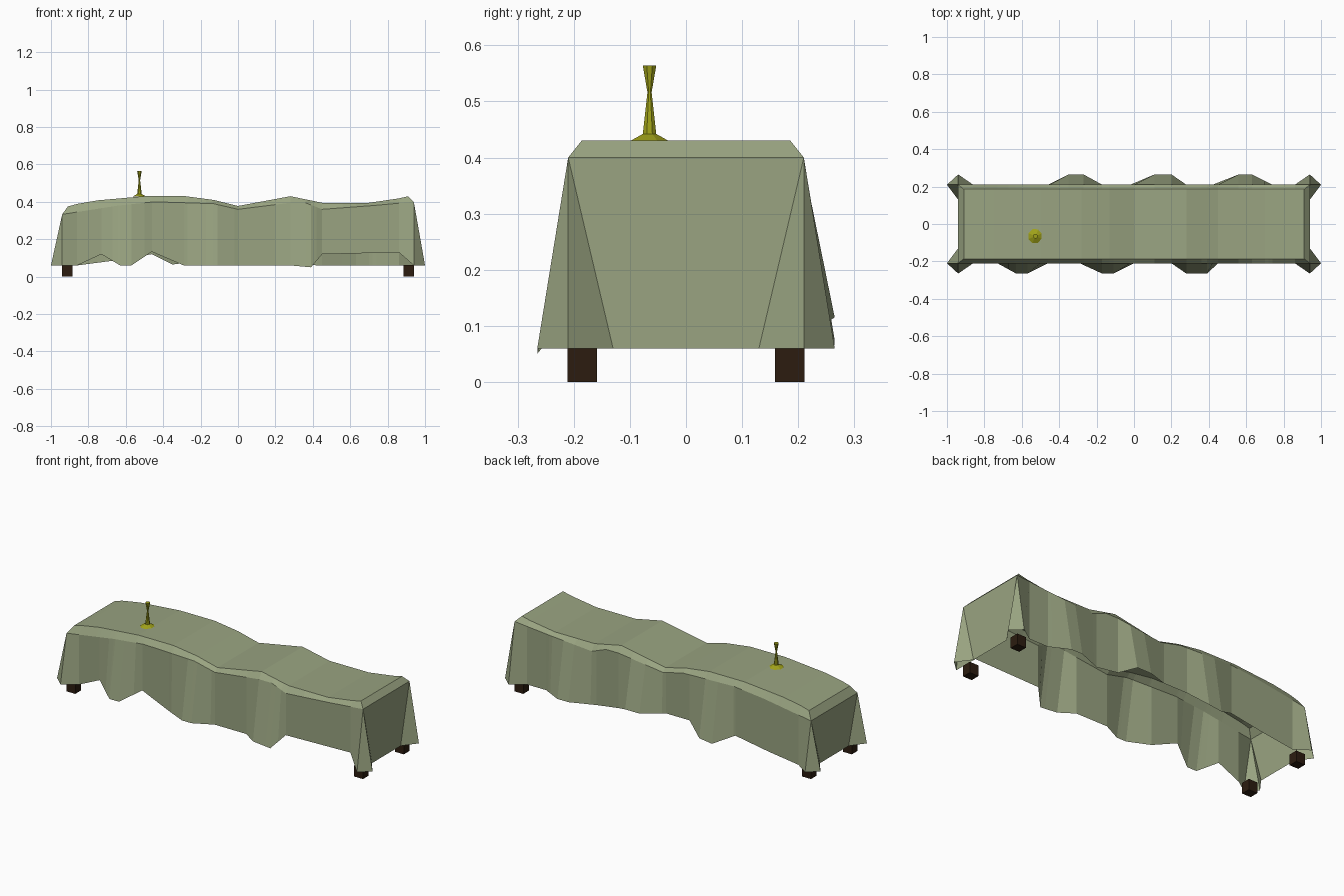
import bpy, bmesh, math

if "Cube" in bpy.data.objects:
    bpy.data.objects.remove(bpy.data.objects["Cube"])


def material(name, rgb):
    m = bpy.data.materials.new(name)
    m.diffuse_color = (*rgb, 1)
    m.use_nodes = True
    m.node_tree.nodes["Principled BSDF"].inputs["Base Color"].default_value = m.diffuse_color
    return m


def add_object(name, bm, mat):
    mesh = bpy.data.meshes.new(name)
    bm.to_mesh(mesh)
    bm.free()
    mesh.materials.append(mat)
    ob = bpy.data.objects.new(name, mesh)
    bpy.context.collection.objects.link(ob)
    return ob


def lerp(points, x, k):
    """Value k of a polyline of points sorted by x."""
    for a, b in zip(points, points[1:]):
        if x <= b[0]:
            t = (x - a[0]) / (b[0] - a[0])
            return a[k] + (b[k] - a[k]) * t
    return points[-1][k]


cloth_mat = material("cloth", (0.32, 0.37, 0.22))
brass_mat = material("brass", (0.35, 0.36, 0.01))
wood_mat = material("dark_wood", (0.025, 0.012, 0.005))

# Heights along the table: top surface and its lower outer edge
top = [(-.94, .375), (-.75, .408), (-.5, .43), (-.28, .43), (-.13, .41), (0, .378),
       (.28, .43), (.45, .395), (.7, .395), (.94, .43)]
edge = [(-.94, .333), (-.64, .38), (-.45, .40), (-.28, .395), (-.13, .39), (0, .36),
        (.28, .395), (.36, .395), (.45, .36), (.72, .38), (.94, .40)]
# Hem of each long side: x, outward distance, z
front = [(-.94, .265, .06), (-.86, .21, .06), (-.73, .21, .12), (-.63, .265, .06),
         (-.57, .265, .06), (-.46, .21, .133), (-.29, .21, .06), (-.17, .265, .06),
         (-.11, .265, .06), (0, .21, .06), (.2, .21, .06), (.28, .265, .06),
         (.39, .265, .05), (.45, .21, .12), (.86, .21, .13), (.94, .265, .06)]
back = [(-.94, .265, .06), (-.86, .21, .06), (-.67, .21, .085), (-.46, .21, .12),
        (-.35, .265, .065), (-.27, .265, .075), (-.17, .21, .13), (-.02, .21, .13),
        (.11, .265, .115), (.2, .265, .115), (.28, .21, .08), (.42, .21, .06),
        (.56, .265, .06), (.63, .265, .06), (.74, .21, .06), (.86, .21, .06),
        (.94, .265, .06)]

# Draped cloth: lengthwise strips
bm = bmesh.new()
xs = sorted({p[0] for line in (top, edge, front, back) for p in line})
rows = []
for x in xs:
    xi = max(-.91, min(.91, x))
    t, e = lerp(top, x, 1), lerp(edge, x, 1)
    coords = [(x, -lerp(front, x, 1), lerp(front, x, 2)), (x, -.21, e), (xi, -.186, t),
              (xi, .186, t), (x, .21, e), (x, lerp(back, x, 1), lerp(back, x, 2))]
    rows.append([bm.verts.new(c) for c in coords])
for a, b in zip(rows, rows[1:]):
    for i in range(5):
        bm.faces.new((a[i], b[i], b[i + 1], a[i + 1]))

# Draped cloth: the two ends with flared corners
for row, s in ((rows[0], -1), (rows[-1], 1)):
    hem_f, edge_f, in_f, in_b, edge_b, hem_b = row
    bm.faces.new((in_f, edge_f, edge_b, in_b))
    inner = []
    for e, h, side in ((edge_f, hem_f, -1), (edge_b, hem_b, 1)):
        tip = bm.verts.new((s, side * .21, .06))
        fold = bm.verts.new((s * .94, side * .13, .06))
        bm.faces.new((e, h, tip))
        bm.faces.new((e, tip, fold))
        inner.append(fold)
    bm.faces.new((edge_f, inner[0], inner[1], edge_b))
bmesh.ops.recalc_face_normals(bm, faces=bm.faces)
add_object("tablecloth", bm, cloth_mat)

# Legs showing below the hem
for lx, sx in (("left", -1), ("right", 1)):
    for ly, sy in (("front", -1), ("back", 1)):
        bm = bmesh.new()
        bmesh.ops.create_cube(bm, size=1)
        bmesh.ops.scale(bm, vec=(.056, .052, .062), verts=bm.verts)
        bmesh.ops.translate(bm, vec=(sx * .912, sy * .185, .031), verts=bm.verts)
        add_object(f"{ly}_{lx}_leg", bm, wood_mat)

# Candlestick: lathed profile with eight sides
bm = bmesh.new()
rings = []
for r, z in ((.04, .428), (.013, .442), (.004, .516), (.013, .564)):
    rings.append([bm.verts.new((-.527 + r * math.cos((i + .5) * math.pi / 4),
                                -.065 + r * math.sin((i + .5) * math.pi / 4), z))
                  for i in range(8)])
for a, b in zip(rings, rings[1:]):
    for i in range(8):
        j = (i + 1) % 8
        bm.faces.new((a[i], a[j], b[j], b[i]))
bm.faces.new(rings[0][::-1])
bm.faces.new(rings[-1])
add_object("candlestick", bm, brass_mat)
